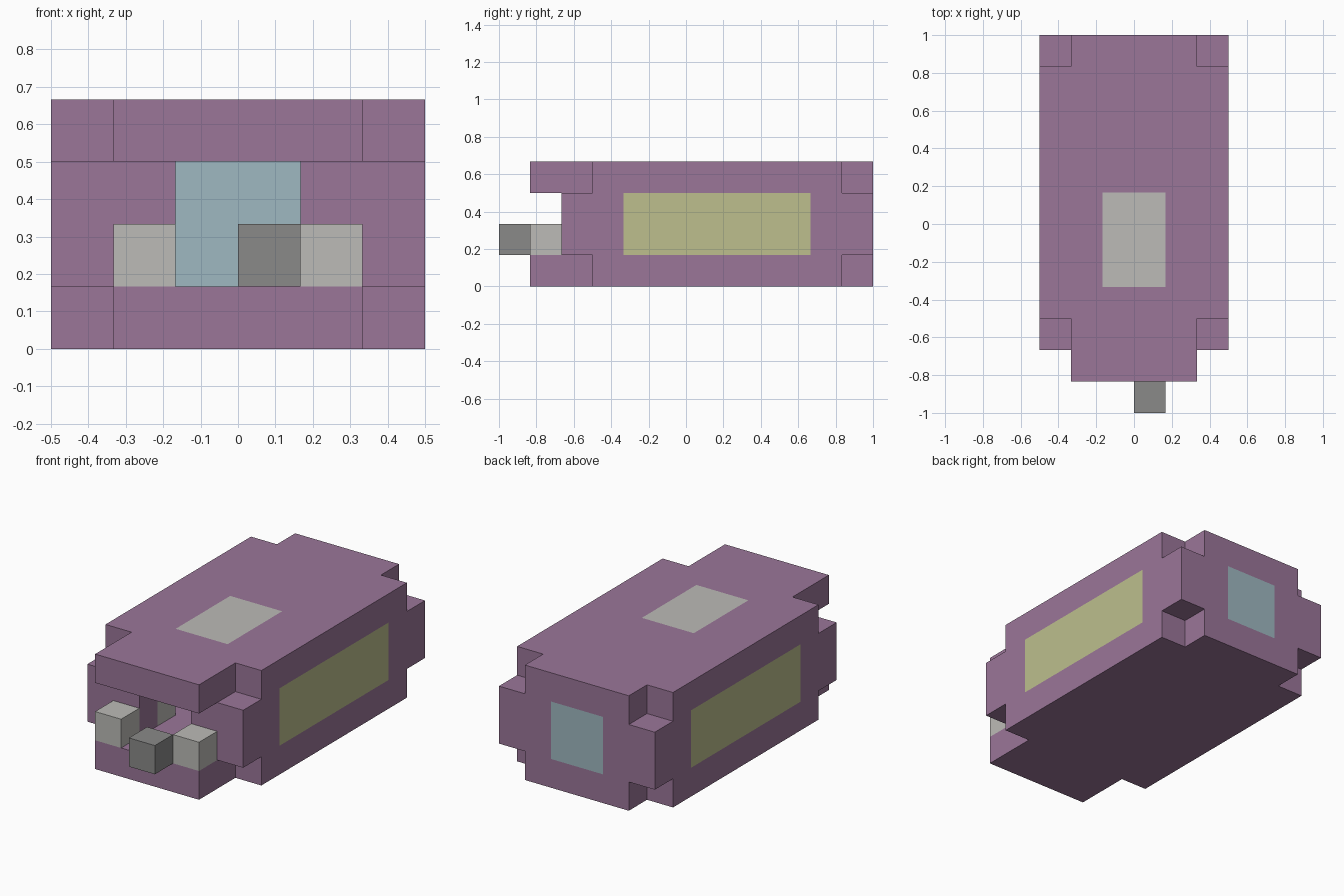
import bpy
import bmesh
from mathutils import Vector

old = bpy.data.objects.get("Cube")
if old:
    bpy.data.objects.remove(old, do_unlink=True)

UNIT = 1 / 6  # edge of one block


def linear(c):
    c /= 255
    return c / 12.92 if c <= 0.04045 else ((c + 0.055) / 1.055) ** 2.4


def material(name, *rgb):
    mat = bpy.data.materials.new(name)
    color = [linear(c) for c in rgb] + [1]
    mat.use_nodes = True
    mat.diffuse_color = color
    mat.node_tree.nodes["Principled BSDF"].inputs["Base Color"].default_value = color
    return mat


purple = material("purple", 155, 118, 153)
pale_grey = material("pale_grey", 188, 187, 183)
dark_grey = material("dark_grey", 138, 138, 137)
yellow = material("yellow", 189, 191, 141)
blue = material("pale_blue", 159, 184, 193)

blocks = {}  # block position -> part name
colors = {}  # part name -> material


def fill(part, mat, x, y, z):
    """Claim a box of blocks, given as (start, end) ranges, for a part."""
    colors[part] = mat
    for i in range(*x):
        for j in range(*y):
            for k in range(*z):
                blocks[i, j, k] = part


def clear(x, y, z):
    for key in [b for b in blocks if all(lo <= c < hi for c, (lo, hi) in zip(b, (x, y, z)))]:
        del blocks[key]


# Shell: wide middle, hollow cabin and front opening
fill("body", purple, (-3, 3), (-4, 6), (1, 3))
clear((-2, 2), (-3, 5), (1, 3))
clear((-1, 1), (-4, -3), (1, 3))

# Floor and roof slabs with notched corners and a front lip
for part, z in (("floor", (0, 1)), ("roof", (3, 4))):
    fill(part, purple, (-3, 3), (-3, 5), z)
    fill(part, purple, (-2, 2), (-5, 6), z)

# Windows set flush in the walls and roof
fill("right_window", yellow, (-3, -2), (-2, 4), (1, 3))
fill("left_window", yellow, (2, 3), (-2, 4), (1, 3))
fill("rear_window", blue, (-1, 1), (5, 6), (1, 3))
fill("roof_panel", pale_grey, (-1, 1), (-2, 1), (3, 4))

# Front lamps, inner blocks behind the front wall, and the nose block
for side, x in (("right", (-2, -1)), ("left", (1, 2))):
    fill(side + "_lamp", pale_grey, x, (-5, -4), (1, 2))
    fill(side + "_inner_block", pale_grey, x, (-3, -2), (1, 2))
fill("nose_block", dark_grey, (0, 1), (-6, -5), (1, 2))


def build(part):
    """Mesh the exposed block sides of one part."""
    bm = bmesh.new()
    for block in [b for b, name in blocks.items() if name == part]:
        center = Vector(block) + Vector((0.5, 0.5, 0.5))
        for axis in range(3):
            for sign in (-1, 1):
                normal = Vector((0, 0, 0))
                normal[axis] = sign
                if tuple(int(c) for c in Vector(block) + normal) in blocks:
                    continue
                u = Vector((0, 0, 0))
                u[(axis + 1) % 3] = 0.5
                v = normal.cross(u)
                mid = center + normal / 2
                corners = (mid - u - v, mid + u - v, mid + u + v, mid - u + v)
                bm.faces.new([bm.verts.new(c * UNIT) for c in corners])
    bmesh.ops.remove_doubles(bm, verts=bm.verts, dist=UNIT / 100)
    mesh = bpy.data.meshes.new(part)
    bm.to_mesh(mesh)
    bm.free()
    mesh.materials.append(colors[part])
    bpy.context.collection.objects.link(bpy.data.objects.new(part, mesh))


for part in colors:
    build(part)
